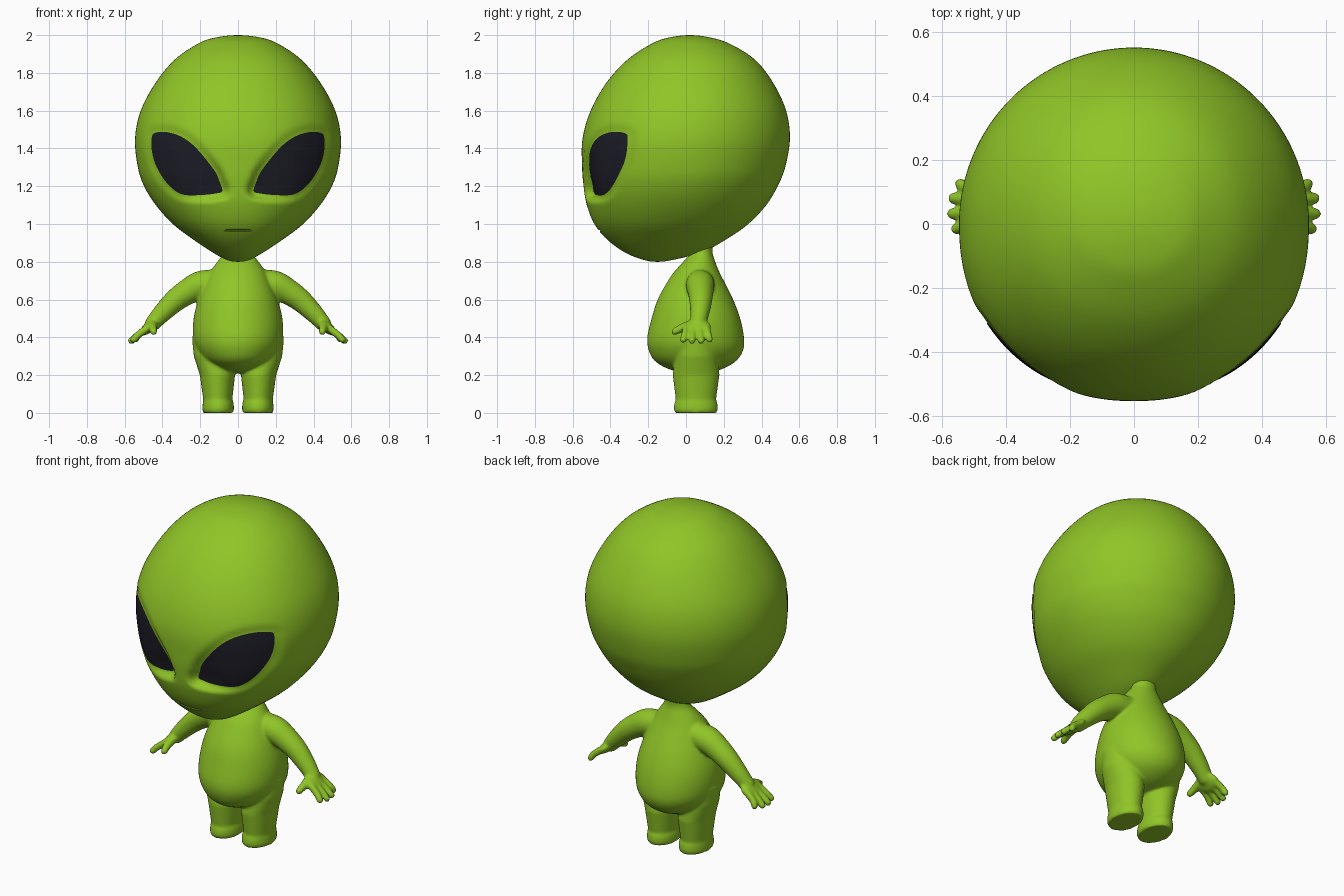
import bpy, bmesh, math
from mathutils import Vector, Matrix
from mathutils.bvhtree import BVHTree

if "Cube" in bpy.data.objects:
    bpy.data.objects.remove(bpy.data.objects["Cube"])


def material(name, rgb):
    m = bpy.data.materials.new(name)
    m.diffuse_color = (*rgb, 1)
    m.use_nodes = True
    m.node_tree.nodes["Principled BSDF"].inputs["Base Color"].default_value = m.diffuse_color
    return m


GREEN = material("skin green", (0.28, 0.56, 0.02))
DARK = material("eye black", (0.012, 0.012, 0.02))


def make_object(name, bm, mat):
    me = bpy.data.meshes.new(name)
    for f in bm.faces:
        f.smooth = True
    bm.to_mesh(me)
    bm.free()
    ob = bpy.data.objects.new(name, me)
    bpy.context.collection.objects.link(ob)
    me.materials.append(mat)
    return ob


def catmull(a, b, c, d, t):
    return tuple(0.5 * (2 * q + (r - p) * t + (2 * p - 5 * q + 4 * r - s) * t * t
                        + (3 * q - p - 3 * r + s) * t ** 3) for p, q, r, s in zip(a, b, c, d))


def skin_rings(bm, rings):
    rings = [[bm.verts.new(p) for p in ring] for ring in rings]
    n = len(rings[0])
    for a, b in zip(rings, rings[1:]):
        for i in range(n):
            bm.faces.new((a[i], a[(i + 1) % n], b[(i + 1) % n], b[i]))
    return rings


def loft(bm, rows, segs, steps, power=2.0):
    """Rows of (z, half width, front y, back y, centre x); first and last are poles."""
    def flip(r):
        return (r[0], -r[1], r[3], r[2], r[4])
    ext = [flip(rows[1])] + rows + [flip(rows[-2])]
    fine = [catmull(*ext[i:i + 4], k / steps) for i in range(len(rows) - 1) for k in range(steps)]
    fine.append(rows[-1])
    rings = []
    for z, w, yf, yb, cx in fine:
        ring = []
        for i in range(segs):
            a = 2 * math.pi * i / segs
            c, s = math.cos(a), math.sin(a)
            e = 2 / power if s < 0 else 1      # fuller front half
            ring.append((cx + w * math.copysign(abs(c) ** e, c),
                         (yf + yb) / 2 + (yb - yf) / 2 * math.copysign(abs(s) ** e, s), z))
        rings.append(ring)
    skin_rings(bm, rings)
    bmesh.ops.remove_doubles(bm, verts=bm.verts, dist=1e-5)


def ball(bm, centre, scale, turn=0.0):
    m = (Matrix.Translation(centre) @ Matrix.Rotation(turn, 4, 'Y')
         @ Matrix.Diagonal((*scale, 1)))
    bmesh.ops.create_uvsphere(bm, u_segments=24, v_segments=16, radius=1, matrix=m)


def tube(bm, pts, steps=4, segs=20):
    """Round-ended tube through (x, y, z, radius) points."""
    ext = [pts[0]] + pts + [pts[-1]]
    fine = [catmull(*ext[i:i + 4], k / steps) for i in range(len(pts) - 1) for k in range(steps)]
    fine.append(pts[-1])
    rings = []
    for i, p in enumerate(fine):
        d = Vector(fine[min(i + 1, len(fine) - 1)][:3]) - Vector(fine[max(i - 1, 0)][:3])
        u = d.cross(Vector((0.1, 0.3, 1))).normalized()
        v = d.cross(u).normalized()
        rings.append([Vector(p[:3]) + p[3] * (u * math.cos(2 * math.pi * j / segs)
                      + v * math.sin(2 * math.pi * j / segs)) for j in range(segs)])
    rings = skin_rings(bm, rings)
    bm.faces.new(rings[0][::-1])
    bm.faces.new(rings[-1])
    for p in (pts[0], pts[-1]):
        ball(bm, p[:3], (p[3],) * 3)


# Almond eye outline in the front view (x, z), smoothed
EYE = [(.083, 1.175), (.098, 1.225), (.127, 1.286), (.222, 1.403), (.3, 1.462), (.38, 1.487),
       (.44, 1.482), (.457, 1.455), (.455, 1.38), (.43, 1.3), (.375, 1.215), (.3, 1.158),
       (.2, 1.153), (.11, 1.163)]
N = len(EYE)
outline = [Vector(catmull(*[EYE[(i + j) % N] for j in range(-1, 3)], k / 4))
           for i in range(N) for k in range(4)]


def eye_distance(x, z):
    """Signed distance to the outline, negative inside."""
    p, best, inside = Vector((x, z)), 9.0, False
    for a, b in zip(outline, outline[1:] + outline[:1]):
        ab = b - a
        t = max(0, min(1, (p - a).dot(ab) / ab.length_squared))
        best = min(best, (p - a - ab * t).length)
        if (a.y > z) != (b.y > z) and x < a.x + ab.x * (z - a.y) / ab.y:
            inside = not inside
    return -best if inside else best


def clamp(v):
    return max(0.0, min(1.0, v))


# Head: big egg leaning forward at the chin
head_rows = [(2.0, 0, .02, .02), (1.985, .13, -.1, .14), (1.95, .22, -.19, .24),
             (1.87, .335, -.31, .365), (1.75, .435, -.42, .46), (1.6, .515, -.505, .53),
             (1.45, .545, -.548, .55), (1.3, .53, -.55, .525), (1.2, .497, -.542, .485),
             (1.1, .435, -.525, .425), (1.0, .345, -.485, .33), (.92, .24, -.42, .215),
             (.85, .135, -.325, .085), (.81, .06, -.225, -.07), (.8, 0, -.15, -.15)]
bm = bmesh.new()
loft(bm, [(*r, 0) for r in head_rows], 192, 8, power=2.15)
bmesh.ops.recalc_face_normals(bm, faces=bm.faces)

# Eye sockets pressed into the face
for v in bm.verts:
    x, z = abs(v.co.x), v.co.z
    if v.co.y < 0 and x < .52 and 1.08 < z < 1.56:
        t = clamp((.045 - eye_distance(x, z)) / .042)
        depth = .015 + .035 * clamp((.3 - x) / .2) * clamp((1.42 - z) / .22)
        v.co.y += depth * t * t * (3 - 2 * t)
bm.normal_update()
tree = BVHTree.FromBMesh(bm)
head = make_object("head", bm, GREEN)

# Mouth slit
bm = bmesh.new()
ball(bm, (0, -.458, .965), (.075, .04, .005))
cutter = make_object("mouth_cutter", bm, GREEN)
cutter.hide_render = True
cutter.hide_viewport = True
cut = head.modifiers.new("mouth", 'BOOLEAN')
cut.operation = 'DIFFERENCE'
cut.object = cutter

# Eyes: thin dark plates lying in the sockets
mid = sum(outline, Vector((0, 0))) / len(outline)
for side, name in ((1, "left_eye"), (-1, "right_eye")):
    bm = bmesh.new()
    rings = []
    for k in range(11):
        ring = []
        for p in outline:
            q = mid + (p - mid) * (1 - k / 10)
            hit = tree.ray_cast(Vector((side * q.x, -2, q.y)), Vector((0, 1, 0)))[0]
            ring.append((hit.x, hit.y - .005, hit.z))
        rings.append(ring)
    skin_rings(bm, rings)
    bmesh.ops.remove_doubles(bm, verts=bm.verts, dist=1e-5)
    bmesh.ops.recalc_face_normals(bm, faces=bm.faces)
    if sum(f.normal.y for f in bm.faces) > 0:
        bmesh.ops.reverse_faces(bm, faces=bm.faces)
    make_object(name, bm, DARK)

# Body: neck and pear-shaped belly
bm = bmesh.new()
body_rows = [(.94, 0, .085, .085), (.92, .06, .03, .14), (.85, .075, .025, .14),
             (.8, .11, -.015, .155), (.75, .145, -.06, .175), (.7, .17, -.095, .2),
             (.6, .21, -.15, .25), (.5, .235, -.182, .287), (.4, .238, -.205, .307),
             (.33, .218, -.197, .302), (.27, .17, -.16, .26), (.225, .09, -.07, .17),
             (.21, 0, .05, .05)]
loft(bm, [(*r, 0) for r in body_rows], 64, 4)

leg_rows = [(0, 0, .05, .05, .105), (0, .08, -.058, .163, .105), (.02, .084, -.065, .169, .105),
            (.05, .082, -.062, .167, .105), (.07, .077, -.054, .159, .107),
            (.2, .093, -.07, .177, .109), (.3, .102, -.06, .17, .132),
            (.4, .102, -.05, .17, .142), (.48, 0, .06, .06, .14)]
arm = [(.13, .075, .685, .075), (.2, .075, .675, .076), (.26, .077, .645, .069),
       (.33, .078, .597, .061), (.4, .073, .53, .051), (.45, .065, .475, .042)]
fingers = [(-.015, .553, .387), (.032, .566, .382), (.08, .562, .383), (.125, .542, .39)]

# Legs, arms and hands on both sides
for side in (1, -1):
    loft(bm, [(*r[:4], side * r[4]) for r in leg_rows], 48, 1)
    tube(bm, [(side * x, y, z, r) for x, y, z, r in arm])
    ball(bm, (side * .472, .058, .454), (.058, .076, .028), side * math.radians(42))
    for y, x, z in fingers:
        base_y = .058 + (y - .058) * .75
        tube(bm, [(side * .475, base_y, .452, .021), (side * .525, (y + base_y) / 2, .416, .0195),
                  (side * x, y, z, .0185)])
    tube(bm, [(side * .45, .03, .468, .026), (side * .452, -.02, .45, .023),
              (side * .446, -.06, .43, .019)])
bmesh.ops.recalc_face_normals(bm, faces=bm.faces)
body = make_object("body_and_limbs", bm, GREEN)

# Fuse the parts into one soft skin
fuse = body.modifiers.new("fuse", 'REMESH')
fuse.mode = 'VOXEL'
fuse.voxel_size = .008
fuse.use_smooth_shade = True
soft = body.modifiers.new("soften", 'SMOOTH')
soft.factor = .5
soft.iterations = 6
